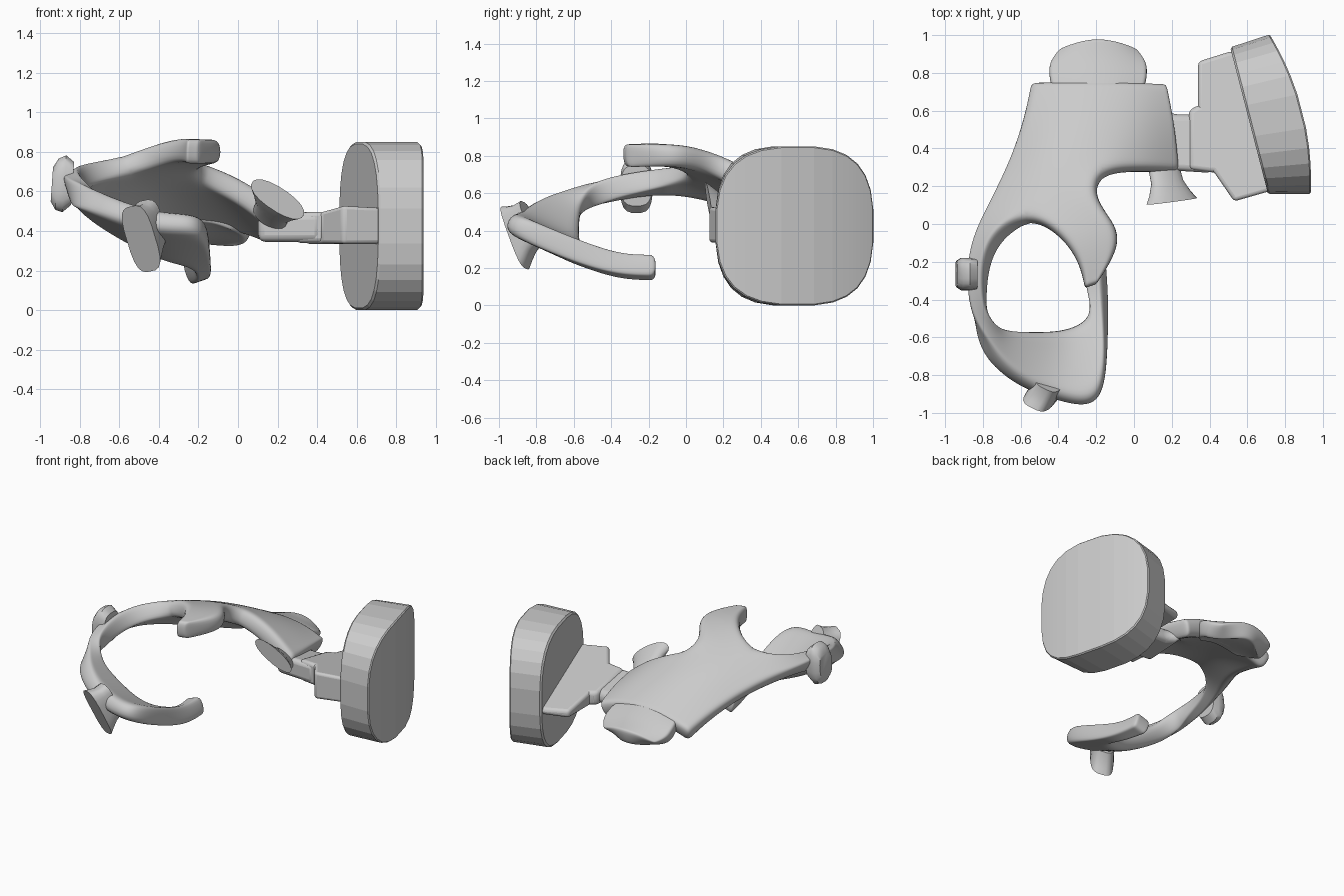
import bpy, bmesh, math
from mathutils import Vector

if "Cube" in bpy.data.objects:
    bpy.data.objects.remove(bpy.data.objects["Cube"])

grey = bpy.data.materials.new("light grey")
grey.diffuse_color = (0.6, 0.6, 0.6, 1)
grey.use_nodes = True
grey.node_tree.nodes["Principled BSDF"].inputs["Base Color"].default_value = grey.diffuse_color


def make(name, bm, angle=40):
    bmesh.ops.remove_doubles(bm, verts=bm.verts, dist=0.0005)
    bmesh.ops.recalc_face_normals(bm, faces=bm.faces)
    me = bpy.data.meshes.new(name)
    bm.to_mesh(me)
    bm.free()
    me.materials.append(grey)
    ob = bpy.data.objects.new(name, me)
    bpy.context.collection.objects.link(ob)
    bpy.ops.object.select_all(action='DESELECT')
    bpy.context.view_layer.objects.active = ob
    ob.select_set(True)
    bpy.ops.object.shade_smooth_by_angle(angle=math.radians(angle))
    return ob


def add_sheet(bm, rows):
    """Quads between neighbouring rows of points (short rows use the first columns)."""
    grid = [[bm.verts.new(p) for p in r] for r in rows]
    for a, b in zip(grid, grid[1:]):
        for i in range(min(len(a), len(b)) - 1):
            bm.faces.new((a[i], a[i + 1], b[i + 1], b[i]))


def thicken(ob, thickness, corners='PRESERVE_CORNERS'):
    sub = ob.modifiers.new("smooth sheet", 'SUBSURF')
    sub.levels = sub.render_levels = 2
    sub.boundary_smooth = corners
    sol = ob.modifiers.new("thickness", 'SOLIDIFY')
    sol.thickness, sol.offset = thickness, 0
    rim = ob.modifiers.new("round rim", 'SUBSURF')
    rim.levels = rim.render_levels = 2


# Domed plate with the hooked band around the hole and the pointed prong
body = [
    [(-.54, .74, .385), (-.3, .74, .46), (-.08, .74, .455), (.05, .74, .43), (.16, .74, .39)],
    [(-.57, .55, .45), (-.34, .55, .57), (-.08, .54, .56), (.07, .52, .51), (.2, .5, .43)],
    [(-.64, .32, .53), (-.44, .34, .67), (-.19, .27, .70), (.02, .28, .61), (.22, .27, .44)],
    [(-.75, .11, .60), (-.56, .05, .74), (-.21, .13, .77)],
]
prong = [
    [body[3][1], body[3][2]],
    [(-.39, -.06, .80), (-.08, -.01, .80)],
    [(-.29, -.2, .81), (-.08, -.14, .80)],
    [(-.26, -.34, .80), (-.2, -.32, .80)],
]
band = [
    [body[3][0], body[3][1]],
    [(-.84, -.09, .63), (-.75, -.08, .70)],
    [(-.88, -.3, .63), (-.79, -.28, .66)],
    [(-.86, -.5, .59), (-.78, -.47, .61)],
    [(-.76, -.73, .57), (-.75, -.57, .51)],
    [(-.58, -.87, .50), (-.57, -.575, .39)],
    [(-.38, -.94, .45), (-.38, -.575, .28)],
    [(-.15, -.99, .46), (-.25, -.52, .25)],
    [(-.14, -.6, .295), (-.22, -.44, .225)],
    [(-.15, -.35, .22), (-.24, -.33, .185)],
    [(-.16, -.16, .22), (-.27, -.16, .185)],
]
bm = bmesh.new()
for rows in (body, prong, band):
    add_sheet(bm, rows)
thicken(make("curved_plate_and_band", bm), 0.12)

# Rounded tongue at the back, flush with the plate
bm = bmesh.new()
rows = []
for y, half, z, drop in ((.62, .17, .505, 0), (.72, .25, .47, 0), (.80, .255, .44, .01),
                         (.88, .25, .41, .05), (.98, .18, .385, .09)):
    rows.append([(-.19 + half * s, y - drop * s * s, z - .045 * s * s) for s in (-1, -.5, 0, .5, 1)])
add_sheet(bm, rows)
thicken(make("back_tongue", bm), 0.11, 'ALL')


# Bevelled wedge-shaped parts joining the plate to the block, lower towards the back
def wedge(name, outline, z0, z1, width=.025):
    bm = bmesh.new()
    f = bm.faces.new([bm.verts.new((x, y, z0)) for x, y in outline])
    up = bmesh.ops.extrude_face_region(bm, geom=[f])['geom']
    for v in up:
        if isinstance(v, bmesh.types.BMVert):
            v.co.z = z1 - .19 * (v.co.y - .2)
    bev = make(name, bm).modifiers.new("soft edges", 'BEVEL')
    bev.width, bev.segments = width, 3


wedge("neck", [(.1, .29), (.42, .27), (.42, .58), (.2, .58), (.12, .64)], .345, .505, .035)
wedge("neck_collar", [(.29, .29), (.44, .27), (.44, .63), (.34, .63), (.29, .60)], .34, .515)
wedge("mounting_slab", [(.34, .30), (.42, .28), (.53, .12), (.74, .18), (.62, .92), (.5, .91), (.34, .86)],
      .335, .515, .02)

# Rounded-square block with a bowed outer face
N = 28
along, out = Vector((.25, -.968, 0)), Vector((.968, .25, 0))


def rounded(i, n, power):
    a = 2 * math.pi * (i + .5) / n
    c, s = math.cos(a), math.sin(a)
    return (math.copysign(abs(c) ** (2 / power), c), math.copysign(abs(s) ** (2 / power), s))


bm = bmesh.new()
loops = []
for centre, hu, hz, bow in (((.61, .545), .395, .415, 0), ((.62, .548), .405, .427, 0),
                            ((.82, .58), .437, .427, .065), ((.828, .582), .432, .42, .065)):
    loop = []
    for i in range(N):
        u, w = rounded(i, N, 2.8)
        p = Vector((*centre, .425)) + along * (u * hu) + out * (bow * (1 - u * u))
        loop.append(bm.verts.new((p.x, p.y, p.z + w * hz)))
    loops.append(loop)
for a, b in zip(loops, loops[1:]):
    for i in range(N):
        bm.faces.new((a[i], a[(i + 1) % N], b[(i + 1) % N], b[i]))
bm.faces.new(loops[0])
for i in range(N // 2 - 1):
    o = loops[-1]
    bm.faces.new((o[i], o[i + 1], o[N - 2 - i], o[N - 1 - i]))
make("rounded_block", bm, 3)


# Oval tabs lofted from root to end, one scale per ring
def tab(name, root, end, long_axis, short_axis, scales, power):
    bm = bmesh.new()
    root, end, n = Vector(root), Vector(end), 20
    loops = []
    for t, s in zip((0, .4, .75, 1), scales):
        c = root.lerp(end, t)
        loop = []
        for i in range(n):
            u, w = rounded(i, n, power)
            loop.append(bm.verts.new(c + Vector(long_axis) * (u * s) + Vector(short_axis) * (w * min(1, s + .2))))
        loops.append(loop)
    for a, b in zip(loops, loops[1:]):
        for i in range(n):
            bm.faces.new((a[i], a[(i + 1) % n], b[(i + 1) % n], b[i]))
    bm.faces.new(loops[0])
    bm.faces.new(loops[-1])
    make(name, bm)


tab("inner_tab", (.16, .29, .47), (.2, .12, .56), (.13, .018, -.085), (.03, 0, .05), (.6, .62, .8, 1), 2.2)
tab("side_tab", (-.835, -.265, .64), (-.94, -.265, .635), (.01, 0, .145), (0, .087, 0), (.75, 1, .9, .6), 3)
tab("front_tab", (-.44, -.83, .44), (-.49, -.915, .36), (.05, .06, -.165), (.07, -.035, .015), (.7, .75, .88, 1), 3.2)
